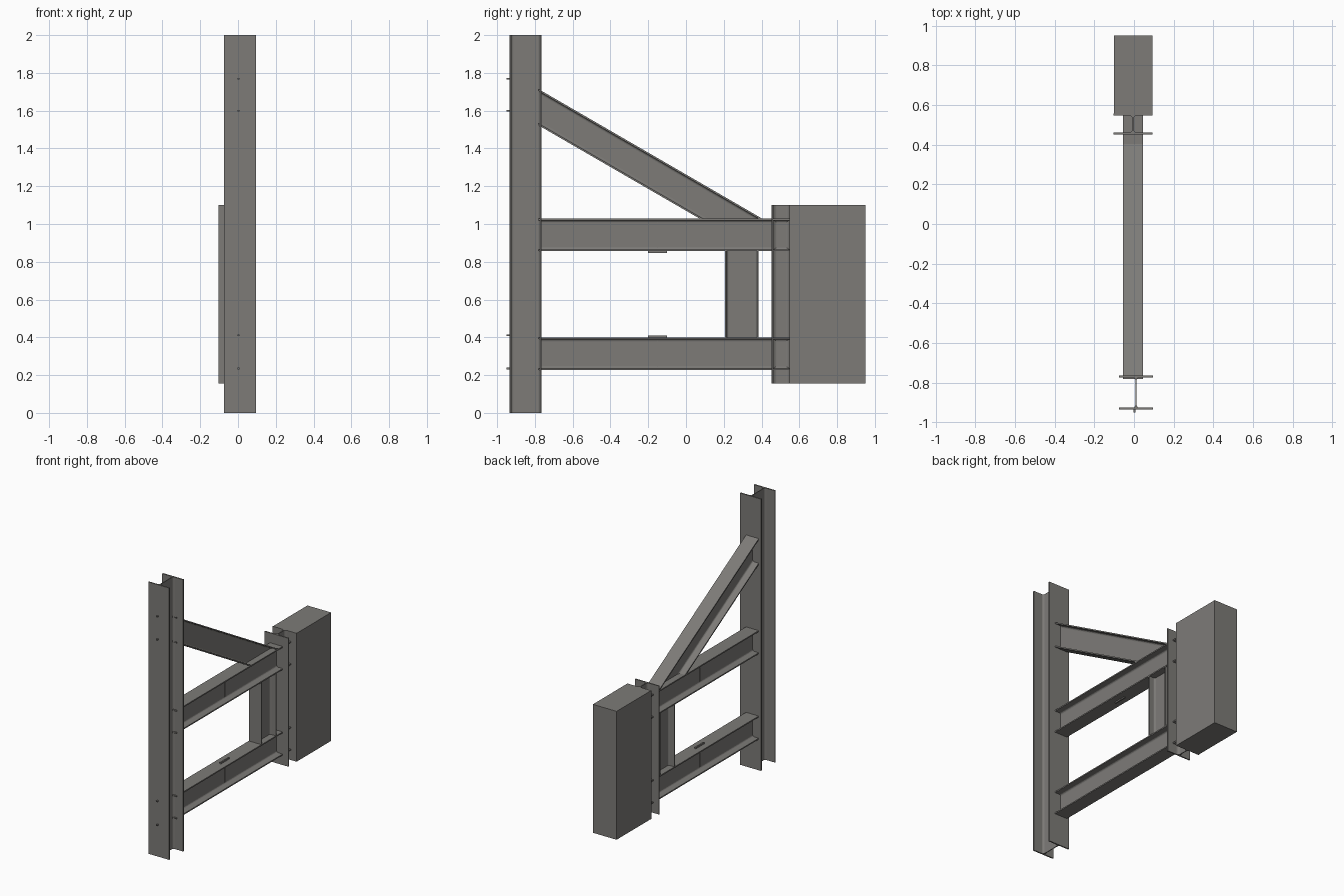
import bpy, bmesh, math
from mathutils import Vector, Matrix

if "Cube" in bpy.data.objects:
    bpy.data.objects.remove(bpy.data.objects["Cube"])

steel = bpy.data.materials.new("dark steel grey")
steel.diffuse_color = (0.205, 0.198, 0.187, 1)
steel.use_nodes = True
steel.node_tree.nodes["Principled BSDF"].inputs["Base Color"].default_value = steel.diffuse_color


def finish(name, bm):
    bmesh.ops.recalc_face_normals(bm, faces=bm.faces)
    me = bpy.data.meshes.new(name)
    bm.to_mesh(me)
    bm.free()
    me.materials.append(steel)
    ob = bpy.data.objects.new(name, me)
    bpy.context.collection.objects.link(ob)
    return ob


def i_profile(w, d, tf, tw, r, seg=4):
    """Outline of a rolled I section with rounded roots, centred on 0,0."""
    quarter = [(w / 2, d / 2), (w / 2, d / 2 - tf)]
    cx, cy = tw / 2 + r, d / 2 - tf - r
    for i in range(seg + 1):
        a = math.pi / 2 + i * math.pi / 2 / seg
        quarter.append((cx + r * math.cos(a), cy + r * math.sin(a)))
    right = quarter + [(x, -y) for x, y in reversed(quarter)]
    return right + [(-x, y) for x, y in reversed(right)]


def i_beam(name, start, end, w, d, tf, tw, r, cuts=()):
    """Sweep an I section from start to end, flange width along x; cuts are (point, normal) planes."""
    p0, p1 = Vector(start), Vector(end)
    along = (p1 - p0).normalized()
    side = Vector((1, 0, 0))
    up = side.cross(along)
    bm = bmesh.new()
    vs = [bm.verts.new(p0 + side * u + up * v) for u, v in i_profile(w, d, tf, tw, r)]
    face = bm.faces.new(vs)
    ext = bmesh.ops.extrude_face_region(bm, geom=[face])
    bmesh.ops.translate(bm, vec=p1 - p0, verts=[g for g in ext["geom"] if isinstance(g, bmesh.types.BMVert)])
    if not face.is_valid or all(len(e.link_faces) == 2 for e in bm.edges) is False:
        bmesh.ops.holes_fill(bm, edges=[e for e in bm.edges if e.is_boundary], sides=0)
    for co, no in cuts:
        bmesh.ops.bisect_plane(bm, geom=bm.verts[:] + bm.edges[:] + bm.faces[:], dist=1e-6,
                               plane_co=co, plane_no=no, clear_outer=True)
        bmesh.ops.holes_fill(bm, edges=[e for e in bm.edges if e.is_boundary], sides=0)
    return finish(name, bm)


def box(name, x, y, z):
    bm = bmesh.new()
    bmesh.ops.create_cube(bm, size=1)
    for v in bm.verts:
        v.co = [(a + b) / 2 + c * (b - a) for (a, b), c in zip((x, y, z), v.co)]
    return finish(name, bm)


BX = -0.005  # centre plane of the bracket beams

# tall column
i_beam("column", (0.01, -0.85, 0), (0.01, -0.85, 2), 0.17, 0.171, 0.0095, 0.006, 0.014)

# short post and the block it carries
i_beam("rear_post", (-0.005, 0.505, 0.155), (-0.005, 0.505, 1.10), 0.195, 0.105, 0.009, 0.0065, 0.018)
box("rear_block", (-0.1, 0.093), (0.555, 0.95), (0.155, 1.10))

# two horizontal beams, running slightly through the column flange
BEAM = dict(w=0.103, d=0.172, tf=0.009, tw=0.006, r=0.012)
for name, z in (("lower_beam", 0.313), ("upper_beam", 0.942)):
    i_beam(name, (BX, -0.783, z), (BX, 0.55, z), **BEAM)

# vertical strut between the beams
i_beam("strut", (BX, 0.295, 0.395), (BX, 0.295, 0.861), 0.103, 0.178, 0.009, 0.006, 0.012)

# diagonal brace, trimmed at the column and at the upper beam
c = Vector((BX, -0.77, 1.612))
run = Vector((0, 1, -0.579))
i_beam("diagonal_brace", c - run * 0.3, c + run * 1.5, 0.103, 0.166, 0.009, 0.006, 0.012,
       cuts=(((0, -0.783, 0), (0, -1, 0)), ((0, 0, 1.026), (0, 0, -1))))

# small pins on the column front
for i, z in enumerate((0.235, 0.41, 1.60, 1.77)):
    box(f"column_pin_{i + 1}", (-0.002, 0.008), (-0.95, -0.933), (z - 0.004, z + 0.004))

# splice strips and web seams at the middle of the beams
for name, z, zs in (("lower", 0.405, 0.313), ("upper", 0.854, 0.942)):
    box(name + "_splice_strip", (BX - 0.005, BX + 0.005), (-0.2, -0.1), (z - 0.007, z + 0.005))
    box(name + "_web_seam", (BX - 0.004, BX + 0.004), (-0.152, -0.148), (zs - 0.08, zs + 0.08))
